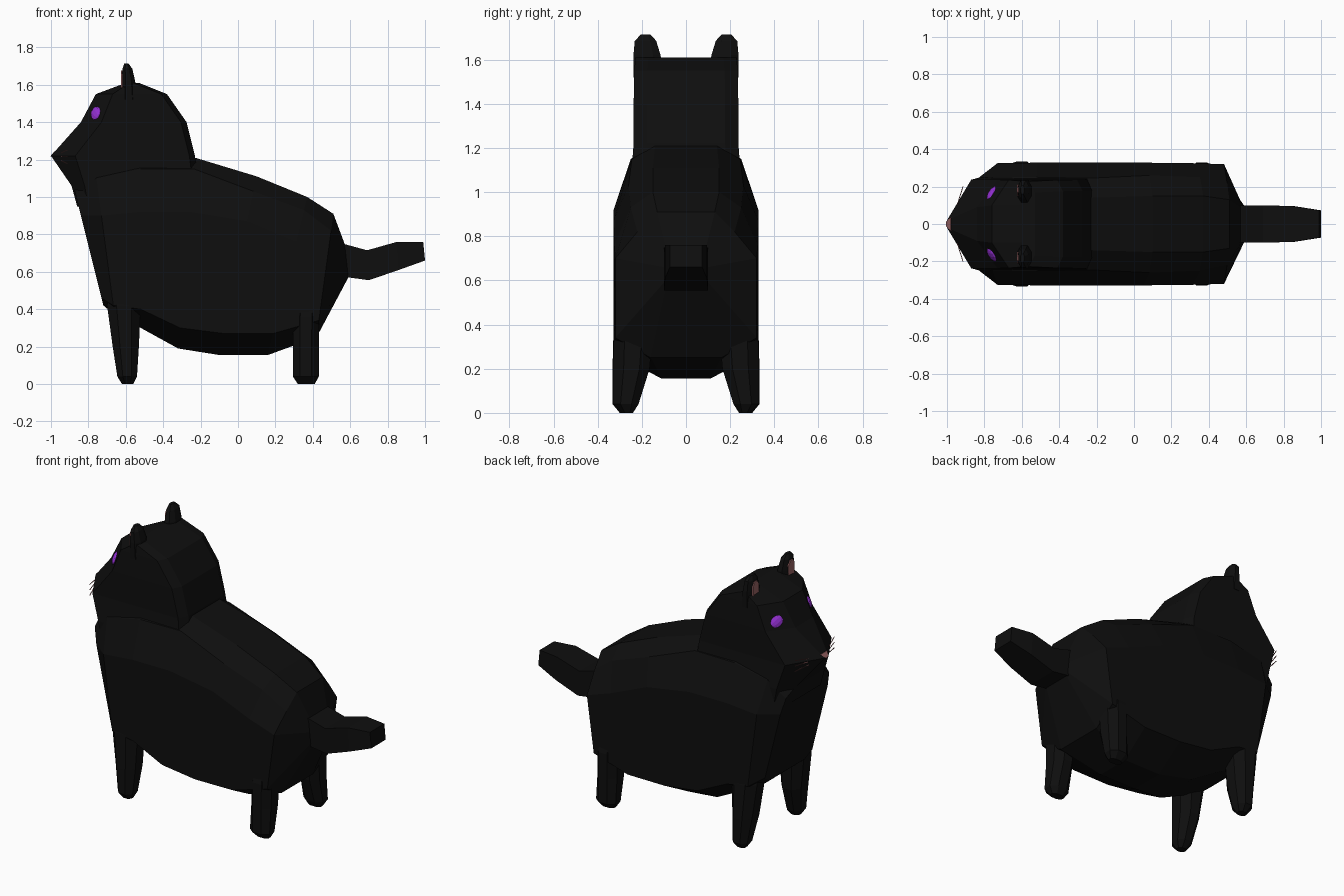
import bpy, bmesh, math
from mathutils import Vector


def material(name, rgb):
    m = bpy.data.materials.new(name)
    m.diffuse_color = (*rgb, 1)
    return m


BLACK = material("black fur", (0.0045, 0.0045, 0.0045))
PINK = material("dusty pink", (0.33, 0.13, 0.13))
PURPLE = material("purple", (0.30, 0.03, 0.66))


def finish(name, bm, mat):
    bmesh.ops.recalc_face_normals(bm, faces=bm.faces)
    me = bpy.data.meshes.new(name)
    bm.to_mesh(me)
    bm.free()
    me.materials.append(mat)
    ob = bpy.data.objects.new(name, me)
    bpy.context.collection.objects.link(ob)
    return ob


def loft(name, rings, mat=BLACK):
    """Skin a list of equally sized point rings and cap both ends."""
    bm = bmesh.new()
    vs = [[bm.verts.new(p) for p in r] for r in rings]
    n = len(vs[0])
    for a, b in zip(vs, vs[1:]):
        for i in range(n):
            j = (i + 1) % n
            bm.faces.new((a[i], a[j], b[j], b[i]))
    bm.faces.new(vs[0][::-1])
    bm.faces.new(vs[-1])
    return finish(name, bm, mat)


def mirrored(half):
    return half + [(x, -y, z) for x, y, z in reversed(half)]


def octagon(x0, x1, y0, y1, z, c=0.28):
    """Rectangle with cut corners at height z."""
    dx, dy = (x1 - x0) * c, (y1 - y0) * c
    return [(x0 + dx, y0, z), (x1 - dx, y0, z), (x1, y0 + dy, z), (x1, y1 - dy, z),
            (x1 - dx, y1, z), (x0 + dx, y1, z), (x0, y1 - dy, z), (x0, y0 + dy, z)]


# Torso: x at bottom, x at top, five heights, four half-widths (belly, side, shoulder, spine)
torso = [
    (-0.72, -0.88, 0.42, 0.46, 0.90, 1.00, 1.06, 0.18, 0.24, 0.22, 0.12),
    (-0.66, -0.77, 0.37, 0.42, 0.90, 1.10, 1.20, 0.20, 0.325, 0.25, 0.12),
    (-0.52, -0.52, 0.30, 0.40, 0.92, 1.15, 1.24, 0.19, 0.328, 0.25, 0.12),
    (-0.32, -0.23, 0.19, 0.30, 0.92, 1.15, 1.21, 0.14, 0.328, 0.245, 0.14),
    (-0.10, 0.10, 0.155, 0.27, 0.87, 1.03, 1.11, 0.11, 0.328, 0.26, 0.15),
    (0.16, 0.37, 0.155, 0.27, 0.76, 0.93, 1.00, 0.11, 0.325, 0.25, 0.15),
    (0.42, 0.51, 0.25, 0.34, 0.70, 0.82, 0.91, 0.16, 0.32, 0.22, 0.13),
    (0.59, 0.57, 0.57, 0.59, 0.66, 0.72, 0.75, 0.09, 0.10, 0.10, 0.09),
]
rings = []
for xb, xt, z0, z1, z2, z3, z4, wb, w, wm, wt in torso:
    half = []
    for y, z in ((wb, z0), (w, z1), (w, z2), (wm, z3), (wt, z4)):
        half.append((xb + (xt - xb) * (z - z0) / (z4 - z0), y, z))
    rings.append(mirrored(half))
loft("torso", rings)

# Head: height, front x, front half-width, cheek x, half-width, back x
head = [
    (0.95, -0.86, 0.14, -0.80, 0.25, -0.30),
    (1.06, -0.89, 0.14, -0.82, 0.25, -0.21),
    (1.22, -1.00, 0.02, -0.87, 0.237, -0.23),
    (1.40, -0.84, 0.09, -0.73, 0.237, -0.275),
    (1.55, -0.76, 0.10, -0.67, 0.235, -0.38),
    (1.61, -0.60, 0.10, -0.58, 0.228, -0.53),
]
loft("head", [mirrored([(xf, wf, z), (xm, w, z), (xb - 0.03, w, z), (xb, w - 0.06, z)])
              for z, xf, wf, xm, w, xb in head])

# Tail: top and bottom edge at each station
tail = [(0.52, 0.56, 0.52, 0.76, 0.10), (0.59, 0.57, 0.58, 0.745, 0.10),
        (0.70, 0.555, 0.69, 0.715, 0.10), (0.86, 0.61, 0.85, 0.76, 0.095),
        (1.00, 0.66, 0.99, 0.76, 0.073)]
loft("tail", [mirrored([(xb, w, zb), (xt, w, zt)]) for xb, zb, xt, zt, w in tail])

for s, side in ((1, "left"), (-1, "right")):
    def flip(ring):
        return [(x, s * y, z) for x, y, z in ring]

    # Legs with blunt paws
    loft("front_leg_" + side, [flip(r) for r in (
        octagon(-0.62, -0.56, 0.25, 0.30, 0.0),
        octagon(-0.645, -0.54, 0.215, 0.333, 0.04),
        octagon(-0.67, -0.53, 0.165, 0.333, 0.20),
        octagon(-0.70, -0.52, 0.15, 0.327, 0.42),
        octagon(-0.68, -0.52, 0.15, 0.30, 0.55))])
    loft("back_leg_" + side, [flip(r) for r in (
        octagon(0.32, 0.41, 0.24, 0.29, 0.0),
        octagon(0.293, 0.432, 0.215, 0.328, 0.04),
        octagon(0.293, 0.432, 0.165, 0.328, 0.20),
        octagon(0.293, 0.435, 0.15, 0.327, 0.36),
        octagon(0.30, 0.43, 0.15, 0.30, 0.50))])

    # Ears with a thin pink lining on the front
    loft("ear_" + side, [flip(r) for r in (
        octagon(-0.625, -0.54, 0.105, 0.238, 1.52),
        octagon(-0.622, -0.55, 0.115, 0.238, 1.62),
        octagon(-0.618, -0.565, 0.135, 0.232, 1.685),
        octagon(-0.608, -0.585, 0.16, 0.205, 1.713))])
    loft("ear_lining_" + side, [flip([(x, 0.15, 1.58), (x, 0.21, 1.58), (x, 0.21, 1.65),
                                      (x, 0.195, 1.675), (x, 0.17, 1.675), (x, 0.15, 1.65)])
                                for x in (-0.626, -0.618)], PINK)

    # Eyes: flattened balls lying on the slanted brow
    bm = bmesh.new()
    bmesh.ops.create_uvsphere(bm, u_segments=10, v_segments=6, radius=1)
    for v in bm.verts:
        v.co = Vector((v.co.x * 0.014, v.co.y * 0.037, v.co.z * 0.042))
        v.co.rotate(Vector((1, 0, 0)).rotation_difference(Vector((-0.75, 0.55 * s, 0.34))))
        v.co += Vector((-0.760, 0.165 * s, 1.447))
    finish("eye_" + side, bm, PURPLE)

    # Whiskers
    for k, (za, zb) in enumerate(((1.235, 1.25), (1.215, 1.215), (1.195, 1.18))):
        a = Vector((-0.945, 0.105 * s, za))
        b = Vector((-0.915, 0.20 * s, zb))
        loft(f"whisker_{side}_{k + 1}", [[p + Vector((0.003 * math.cos(t), 0, 0.003 * math.sin(t)))
                                          for t in (0, 2.1, 4.2)] for p in (a, b)], PINK)

# Nose tip
loft("nose", [[(-0.978 + d, -0.035, 1.243), (-0.978 + d, 0.035, 1.243),
               (-1.0 + d, 0.012, 1.217), (-1.0 + d, -0.012, 1.217)] for d in (-0.004, 0.004)], PINK)
